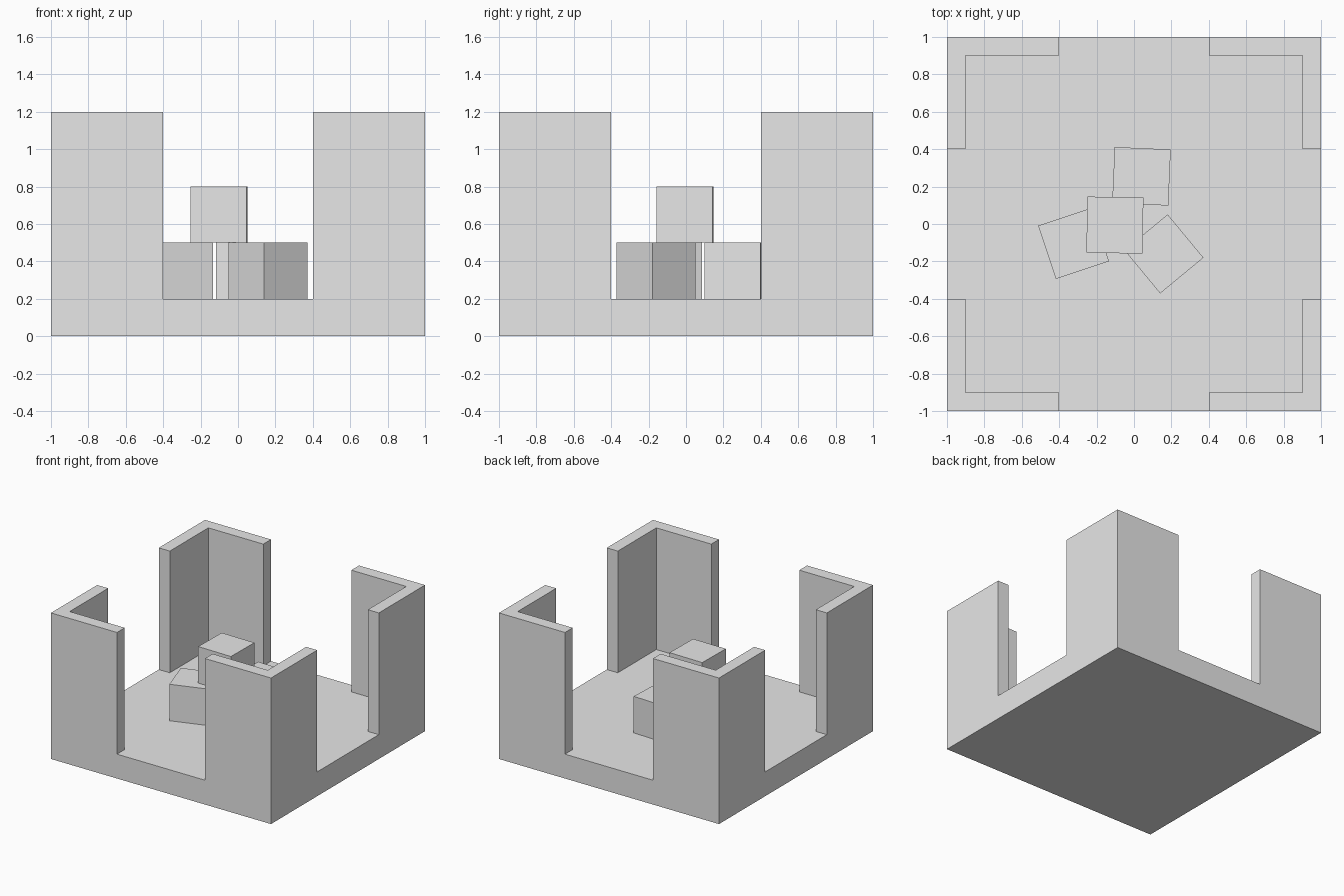
import bpy
import bmesh
from math import radians

default = bpy.data.objects.get("Cube")
if default:
    bpy.data.objects.remove(default, do_unlink=True)

GREY = (0.8, 0.8, 0.8, 1)
stone = bpy.data.materials.new("plain grey")
stone.use_nodes = True
stone.diffuse_color = GREY
stone.node_tree.nodes["Principled BSDF"].inputs["Base Color"].default_value = GREY


def add_prism(name, outline, bottom, top):
    """Extrude a flat outline between two heights."""
    bm = bmesh.new()
    face = bm.faces.new([bm.verts.new((x, y, bottom)) for x, y in outline])
    extruded = bmesh.ops.extrude_face_region(bm, geom=[face], use_keep_orig=True)
    for v in extruded["geom"]:
        if isinstance(v, bmesh.types.BMVert):
            v.co.z = top
    bmesh.ops.recalc_face_normals(bm, faces=bm.faces)
    mesh = bpy.data.meshes.new(name)
    bm.to_mesh(mesh)
    bm.free()
    mesh.materials.append(stone)
    obj = bpy.data.objects.new(name, mesh)
    bpy.context.collection.objects.link(obj)
    return obj


# Floor slab
FLOOR, WALL_TOP = 0.2, 1.2
add_prism("floor_slab", [(-1, -1), (1, -1), (1, 1), (-1, 1)], 0, FLOOR)

# L-shaped corner walls, flush with the slab edges
corner = [(1, 1), (0.4, 1), (0.4, 0.9), (0.9, 0.9), (0.9, 0.4), (1, 0.4)]
for depth, sy in (("front", -1), ("back", 1)):
    for side, sx in (("right", -1), ("left", 1)):
        add_prism(f"{depth}_{side}_corner_wall",
                  [(x * sx, y * sy) for x, y in corner], FLOOR, WALL_TOP)

# Three crates on the floor and one stacked on top
SIZE = 0.3
h = SIZE / 2
square = [(-h, -h), (h, -h), (h, h), (-h, h)]
crates = (
    ("right_crate", -0.323, -0.104, FLOOR, 18.4),
    ("left_crate", 0.16, -0.16, FLOOR, 39.6),
    ("back_crate", 0.04, 0.255, FLOOR, -2.5),
    ("top_crate", -0.102, -0.006, FLOOR + SIZE, -0.9),
)
for name, x, y, z, turn in crates:
    crate = add_prism(name, square, 0, SIZE)
    crate.location = (x, y, z)
    crate.rotation_euler.z = radians(turn)
